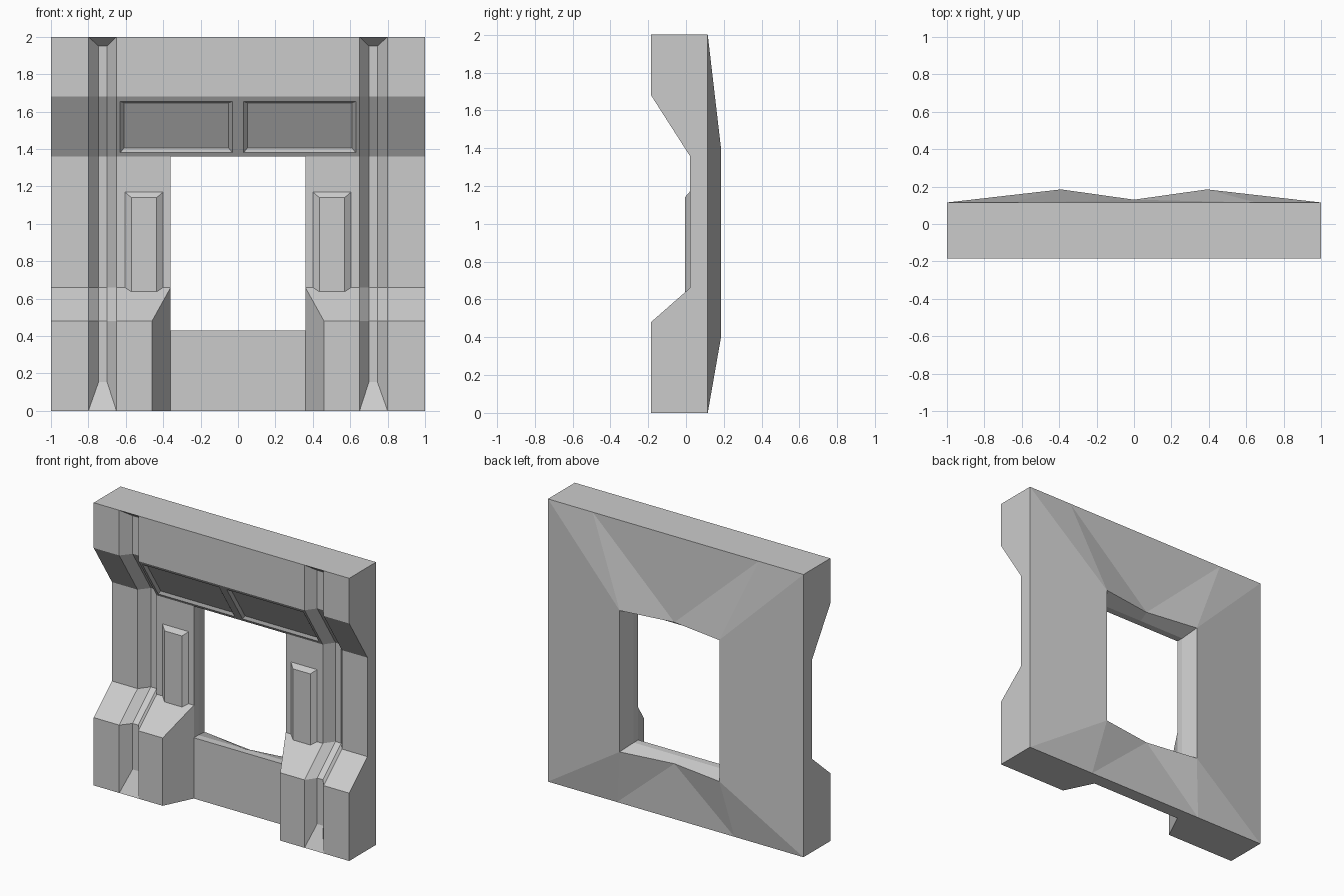
import bpy, bmesh
from mathutils import Vector

if "Cube" in bpy.data.objects:
    bpy.data.objects.remove(bpy.data.objects["Cube"])

# Front profile of the wall (y, z), bottom to top
F, R, B = -0.185, 0.02, 0.115          # front, recessed front, back edge
PROFILE = [(F, 0), (F, 0.48), (R, 0.66), (R, 1.36), (F, 1.68), (F, 2)]
GROOVE = 0.07                          # groove depth


def finish(bm, name):
    bmesh.ops.remove_doubles(bm, verts=bm.verts, dist=1e-4)
    # remove the flat seam on the mirror plane
    seam = [e for e in bm.edges if all(abs(v.co.x) < 1e-5 for v in e.verts)
            and len(e.link_faces) == 2 and e.calc_face_angle() < 0.01]
    bmesh.ops.dissolve_edges(bm, edges=seam, use_verts=False)
    bmesh.ops.recalc_face_normals(bm, faces=bm.faces)
    me = bpy.data.meshes.new(name)
    bm.to_mesh(me)
    bm.free()
    ob = bpy.data.objects.new(name, me)
    bpy.context.collection.objects.link(ob)
    return ob


def mirrored_face(bm, *pts):
    for s in (1, -1):
        bm.faces.new([bm.verts.new((s * x, y, z)) for x, y, z in pts])


def ring(bm, a, b):
    # band of quads between two matching closed loops
    for i in range(len(a)):
        j = (i + 1) % len(a)
        mirrored_face(bm, a[i], a[j], b[j], b[i])


bm = bmesh.new()


def face(*pts):
    mirrored_face(bm, *pts)


# Outer ends and the strip outside each groove
face(*[(1, y, z) for y, z in PROFILE], (1, B, 2), (1, B, 0))
for (y0, z0), (y1, z1) in zip(PROFILE, PROFILE[1:]):
    face((1, y0, z0), (0.8, y0, z0), (0.8, y1, z1), (1, y1, z1))

# Vertical groove following the profile, with sloped ends
deep = [(y + GROOVE, z) for y, z in PROFILE]
deep[0], deep[-1] = (F + GROOVE, 0.155), (F + GROOVE, 1.95)
for i in range(len(PROFILE) - 1):
    (y0, z0), (y1, z1) = PROFILE[i:i + 2]
    (d0, w0), (d1, w1) = deep[i:i + 2]
    for edge, floor in ((0.8, 0.745), (0.65, 0.7)):
        face((edge, y0, z0), (edge, y1, z1), (floor, d1, w1), (floor, d0, w0))
    face((0.745, d0, w0), (0.7, d0, w0), (0.7, d1, w1), (0.745, d1, w1))
for (y, z), (d, w) in ((PROFILE[0], deep[0]), (PROFILE[-1], deep[-1])):
    face((0.8, y, z), (0.65, y, z), (0.7, d, w), (0.745, d, w))

# Inner front: base block, sill slope, jamb, lintel
face((0.65, F, 0), (0.46, F, 0), (0.46, F, 0.48), (0.65, F, 0.48))
face((0.65, F, 0.48), (0.46, F, 0.48), (0.36, R, 0.66), (0.65, R, 0.66))
face((0.46, F, 0), (0.46, F, 0.48), (0.36, R, 0.66), (0.36, R, 0.43), (0.36, R, 0))
face((0.65, R, 0.66), (0.36, R, 0.66), (0.36, R, 1.36), (0.65, R, 1.36))
face((0, R, 0), (0.36, R, 0), (0.36, R, 0.43), (0, R, 0.43))
face((0, F, 1.68), (0.65, F, 1.68), (0.65, F, 2), (0, F, 2))


# Sunken panel in the sloped lintel
def on_slope(x, z, depth=0):
    y = R + (z - 1.36) / 0.32 * (F - R)
    return Vector((x, y, z)) + depth * Vector((0, 0.842, 0.539))


def slope_rect(x0, x1, z0, z1, depth=0):
    return [on_slope(x, z, depth) for x, z in ((x0, z0), (x1, z0), (x1, z1), (x0, z1))]


rim = slope_rect(0, 0.65, 1.36, 1.68)
lip = slope_rect(0.03, 0.63, 1.38, 1.655)
floor = slope_rect(0.05, 0.61, 1.397, 1.638, 0.015)
face(rim[0], (0.36, R, 1.36), rim[1], lip[1], lip[0])
for i in (1, 2, 3):
    j = (i + 1) % 4
    face(rim[i], rim[j], lip[j], lip[i])
ring(bm, lip, floor)
face(*floor)

# Window reveal: short straight part, then a flare to the back
M = 0.07
front = [(0, R, 0.43), (0.36, R, 0.43), (0.36, R, 1.36), (0, R, 1.36)]
mid = [(x, M, z) for x, y, z in front]
back = [(0, 0.13, 0.4), (0.39, 0.185, 0.4), (0.39, 0.185, 1.4), (0, 0.13, 1.4)]
for a, b in ((front, mid), (mid, back)):
    for i in range(3):
        face(a[i], a[i + 1], b[i + 1], b[i])

# Faceted bulging back
face((1, B, 0), (1, B, 2), back[2], back[1])
for z, x, corner, centre in ((0, 0.46, back[1], back[0]), (2, 0.65, back[2], back[3])):
    face((1, B, z), (x, B, z), corner)
    face((x, B, z), centre, corner)
    face((x, B, z), (0, B, z), centre)

# Top and underside
face((1, F, 2), (0.8, F, 2), (0.65, F, 2), (0, F, 2), (0, B, 2), (0.65, B, 2), (1, B, 2))
face((1, F, 0), (0.8, F, 0), (0.65, F, 0), (0.46, F, 0), (0.36, R, 0), (0, R, 0),
     (0, B, 0), (0.46, B, 0), (1, B, 0))
finish(bm, "window_wall")

# Raised bevelled panels on both jambs, foot sunk into the sill slope
bm = bmesh.new()


def rect(x0, x1, z0, z1, y):
    return [(x0, y, z0), (x1, y, z0), (x1, y, z1), (x0, y, z1)]


root = rect(0.4, 0.605, 0.62, 1.17, 0.03)
base = rect(0.4, 0.605, 0.62, 1.17, R)
top = rect(0.435, 0.57, 0.62, 1.14, -0.006)
ring(bm, root, base)
ring(bm, base, top)
mirrored_face(bm, *root)
mirrored_face(bm, *top)
finish(bm, "jamb_panels")
